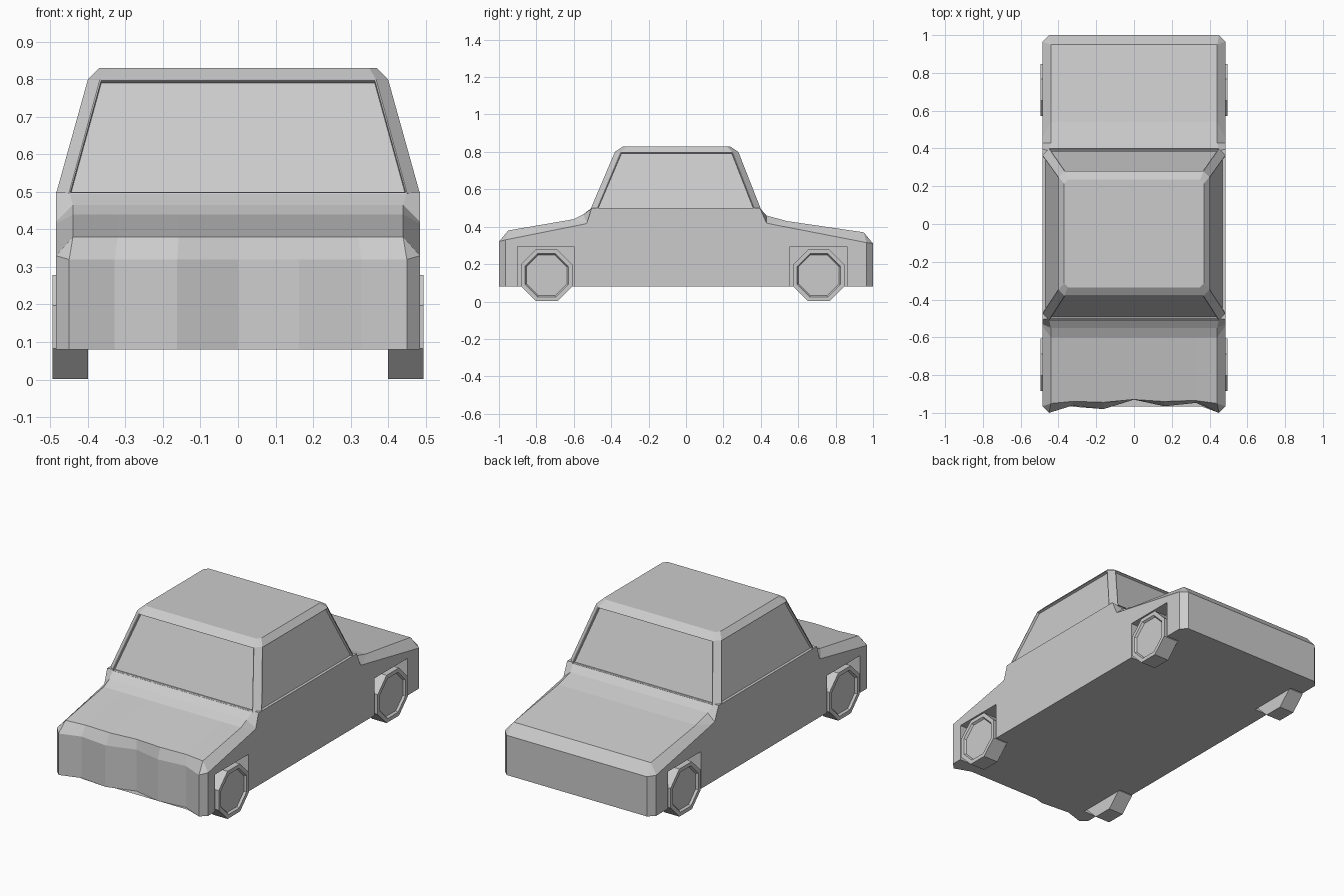
import bpy, bmesh
from math import radians, cos
from mathutils import Matrix

if "Cube" in bpy.data.objects:
    bpy.data.objects.remove(bpy.data.objects["Cube"])


def finish(bm, name):
    bmesh.ops.remove_doubles(bm, verts=bm.verts, dist=0.0005)
    bmesh.ops.recalc_face_normals(bm, faces=bm.faces)
    me = bpy.data.meshes.new(name)
    bm.to_mesh(me)
    bm.free()
    ob = bpy.data.objects.new(name, me)
    bpy.context.collection.objects.link(ob)
    return ob


def bridge(bm, a, b):
    for i in range(len(a)):
        j = (i + 1) % len(a)
        bm.faces.new((a[i], a[j], b[j], b[i]))


# Lower body: cross-sections lofted from front to back
cols = [-1, -.73, -.36, 0, .36, .73, 1]
dent = [0, .038, .02, .07, .035, .053, 0]      # crumpled front end
stations = [  # side y, x, z, deck y, x, z, dent strength
    (-1, .45, .32, -1, .45, .32, 1),
    (-.965, .485, .33, -.95, .44, .38, .3),
    (-.54, .485, .415, -.60, .44, .44, 0),
    (-.53, .485, .42, -.55, .44, .465, 0),
    (-.505, .485, .5, -.50, .45, .5, 0),
    (.395, .485, .5, .39, .45, .5, 0),
    (.43, .485, .42, .43, .44, .46, 0),
    (.45, .485, .415, .54, .44, .43, 0),
    (.965, .485, .315, .95, .44, .37, 0),
    (1, .45, .31, 1, .45, .31, 0),
]
bm = bmesh.new()
loops = []
for n, (ys, xs, zs, yd, xd, zd, k) in enumerate(stations):
    kb = k if n == 0 else 0
    pts = [(c * xs, ys + d * kb, .08) for c, d in zip(cols, dent)]
    pts.append((xs, ys, zs))
    pts += [(c * xd, yd + d * k, zd) for c, d in reversed(list(zip(cols, dent)))]
    pts.append((-xs, ys, zs))
    loops.append([bm.verts.new(p) for p in pts])
for a, b in zip(loops, loops[1:]):
    bridge(bm, a, b)
for lp in (loops[0], loops[-1]):               # front and rear panels
    for i in range(6):
        bm.faces.new((lp[i], lp[i + 1], lp[13 - i], lp[14 - i]))
    bm.faces.new((lp[6], lp[7], lp[8]))
    bm.faces.new((lp[14], lp[15], lp[0]))
body = finish(bm, "car_body")

# Cabin: corner-chamfered rings, with recessed windows
bm = bmesh.new()
rings = []
for z, hx, y0, y1, c in ((.495, .485, -.51, .40, .034),
                         (.80, .40, -.38, .28, .032),
                         (.83, .37, -.335, .235, .02)):
    pts = [(hx, y0 + c), (hx, y1 - c), (hx - c, y1), (c - hx, y1),
           (-hx, y1 - c), (-hx, y0 + c), (c - hx, y0), (hx - c, y0)]
    rings.append([bm.verts.new((x, y, z)) for x, y in pts])
for a, b in zip(rings, rings[1:]):
    bridge(bm, a, b)
bm.faces.new(rings[-1])
bmesh.ops.recalc_face_normals(bm, faces=bm.faces)
windows = [f for f in bm.faces if f.calc_area() > .15 and f.normal.z < .9]
bmesh.ops.inset_individual(bm, faces=windows, thickness=.005, depth=0)
bmesh.ops.inset_individual(bm, faces=windows, thickness=.001, depth=-.014)
finish(bm, "cabin")

# Wheels and the wheel wells cut for them
for s, side in ((1, "right"), (-1, "left")):
    for y, wy, end in ((-.745, -.75, "front"), (.71, .7075, "rear")):
        bm = bmesh.new()
        r = .138 / cos(radians(22.5))
        bmesh.ops.create_cone(
            bm, cap_ends=True, segments=8, radius1=r, radius2=r, depth=.095,
            matrix=Matrix.Translation((s * .4475, y, .14))
            @ Matrix.Rotation(radians(90), 4, 'Y')
            @ Matrix.Rotation(radians(22.5), 4, 'Z'))
        bm.normal_update()
        hub = [f for f in bm.faces if f.normal.x * s > .9]
        bmesh.ops.inset_individual(bm, faces=hub, thickness=.024, depth=0)
        bmesh.ops.inset_individual(bm, faces=hub, thickness=.008, depth=-.012)
        finish(bm, f"{end}_{side}_wheel")

        bm = bmesh.new()
        bmesh.ops.create_cube(
            bm, size=1, matrix=Matrix.Translation((s * .50, wy, .1475))
            @ Matrix.Diagonal((.2, .304, .295, 1)))
        well = finish(bm, f"{end}_{side}_wheel_well_cutter")
        well.hide_render = True
        well.display_type = 'WIRE'
        mod = body.modifiers.new("wheel_well", 'BOOLEAN')
        mod.operation = 'DIFFERENCE'
        mod.solver = 'EXACT'
        mod.object = well
